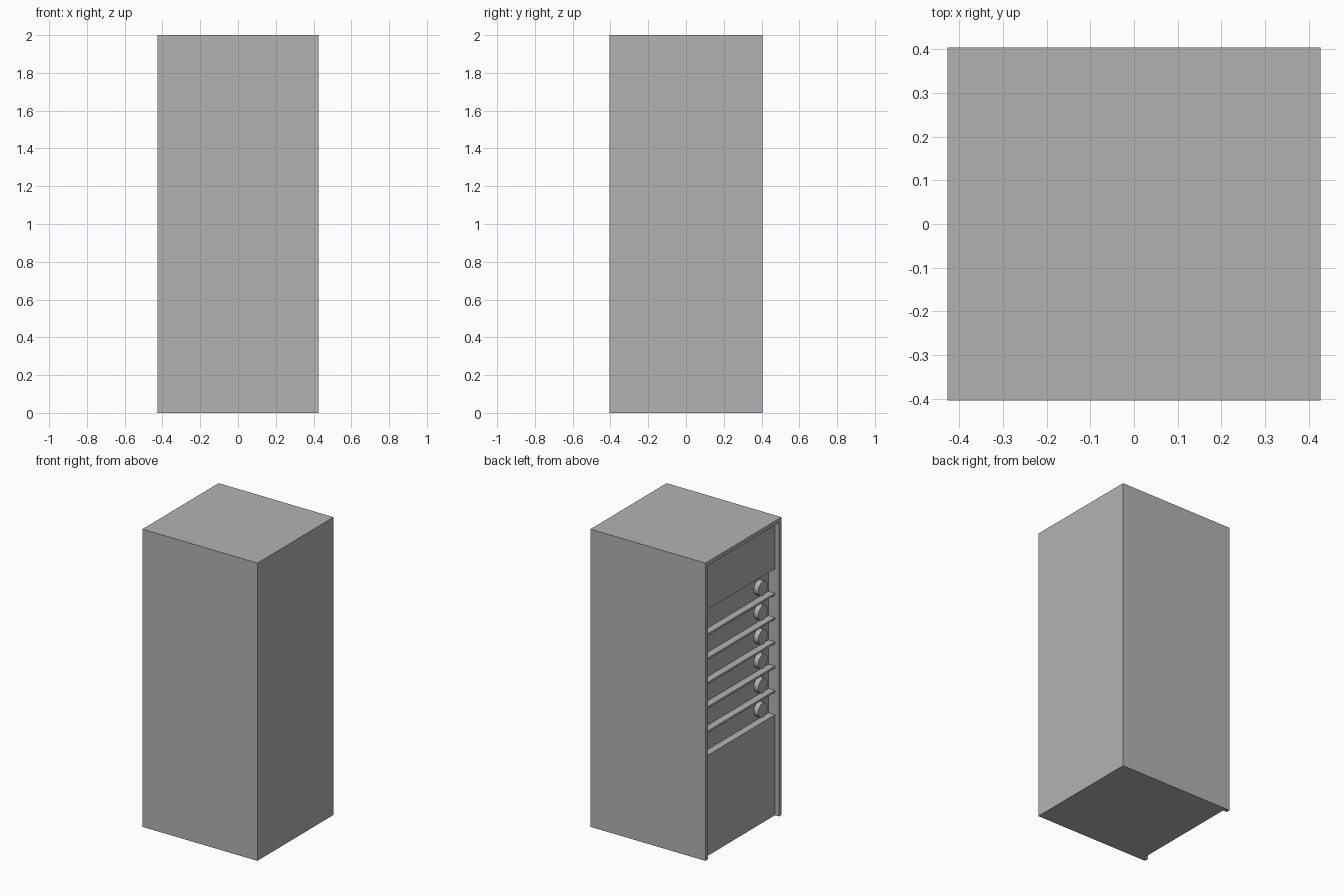
import bpy
from math import radians

if "Cube" in bpy.data.objects:
    bpy.data.objects.remove(bpy.data.objects["Cube"], do_unlink=True)

W, D, H = 0.427, 0.404, 2.0      # half width, half depth, height
WALL = 0.027                     # rim thickness
PANEL = -W + 0.03                # recessed panel plane
BACK = PANEL + 0.048             # rear plane of the bays
BAY_TOP, BAY_BOTTOM, BAYS = 1.655, 0.675, 6
PITCH = (BAY_TOP - BAY_BOTTOM) / BAYS
SIDE = D - WALL

grey = bpy.data.materials.new("plain grey")
grey.use_nodes = True
colour = (0.45, 0.45, 0.45, 1)
grey.diffuse_color = colour
grey.node_tree.nodes["Principled BSDF"].inputs["Base Color"].default_value = colour


def box(name, low, high):
    bpy.ops.mesh.primitive_cube_add(size=1, location=[(a + b) / 2 for a, b in zip(low, high)])
    ob = bpy.context.object
    ob.name = name
    ob.scale = [b - a for a, b in zip(low, high)]
    bpy.ops.object.transform_apply(location=False, rotation=False, scale=True)
    ob.data.materials.append(grey)
    return ob


def cut(target, low, high):
    cutter = box("cutter", low, high)
    cutter.hide_render = True
    mod = target.modifiers.new("cut", "BOOLEAN")
    mod.operation, mod.solver, mod.object = "DIFFERENCE", "EXACT", cutter
    bpy.context.view_layer.objects.active = target
    bpy.ops.object.modifier_apply(modifier=mod.name)
    bpy.data.objects.remove(cutter, do_unlink=True)


# Cabinet with a rimmed recess on its right side, open at the floor
cabinet = box("cabinet", (-W, -D, 0), (W, D, H))
cut(cabinet, (-W - 0.1, -SIDE, -0.1), (PANEL, SIDE, H - WALL))
# Deeper niche that holds the bays
cut(cabinet, (PANEL - 0.01, -SIDE, BAY_BOTTOM), (BACK, SIDE, BAY_TOP))

# Shelves between the bays, and one round knob in each bay
for i in range(BAYS):
    top = BAY_TOP - i * PITCH
    if i:
        box(f"shelf_{i}", (PANEL, -SIDE, top - 0.014), (BACK, SIDE, top))
    bpy.ops.mesh.primitive_cylinder_add(
        vertices=32, radius=0.049, depth=0.034,
        location=(BACK - 0.017, -0.27, top - 0.095), rotation=(0, radians(90), 0))
    knob = bpy.context.object
    knob.name = f"knob_{i + 1}"
    knob.data.materials.append(grey)
    bpy.ops.object.shade_smooth_by_angle(angle=radians(40))
